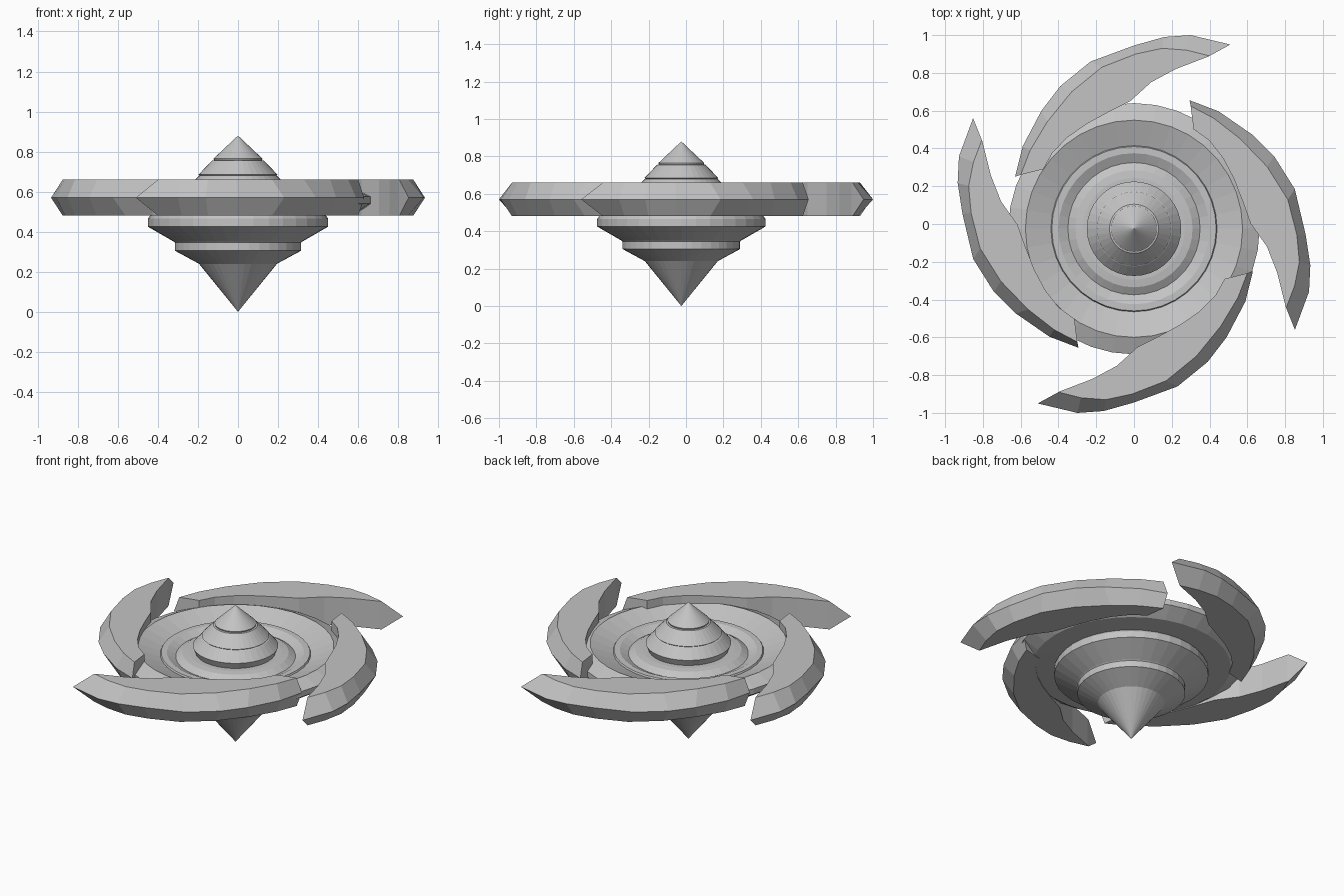
import bpy, bmesh, math
from mathutils import Matrix, Vector

if "Cube" in bpy.data.objects:
    bpy.data.objects.remove(bpy.data.objects["Cube"], do_unlink=True)

grey = bpy.data.materials.new("matte_grey")
grey.use_nodes = True
grey.diffuse_color = (0.55, 0.55, 0.55, 1)
grey.node_tree.nodes["Principled BSDF"].inputs["Base Color"].default_value = (0.55, 0.55, 0.55, 1)

AXIS = Vector((0, -0.025, 0))  # spin axis of the body


def finish(name, bm):
    bmesh.ops.remove_doubles(bm, verts=bm.verts, dist=0.0005)
    bmesh.ops.recalc_face_normals(bm, faces=bm.faces)
    mesh = bpy.data.meshes.new(name)
    bm.to_mesh(mesh)
    bm.free()
    mesh.materials.append(grey)
    obj = bpy.data.objects.new(name, mesh)
    bpy.context.collection.objects.link(obj)
    return obj


def lathe(name, profile, steps=36):
    """Spin a closed (radius, height) profile around the body axis."""
    bm = bmesh.new()
    verts = [bm.verts.new((r, 0, z)) for r, z in profile]
    edges = [bm.edges.new(pair) for pair in zip(verts, verts[1:])]
    bmesh.ops.spin(bm, geom=verts + edges, cent=(0, 0, 0), axis=(0, 0, 1),
                   angle=math.tau, steps=steps, use_duplicate=False)
    bmesh.ops.translate(bm, verts=bm.verts, vec=AXIS)
    return finish(name, bm)


# Dished disc with stepped underside and pointed foot
lathe("disc_body", [
    (0, 0), (0.195, 0.24), (0.315, 0.305), (0.315, 0.345), (0.32, 0.35),
    (0.45, 0.425), (0.45, 0.465), (0.44, 0.48), (0.58, 0.485), (0.665, 0.54),
    (0.665, 0.575), (0.575, 0.615), (0.44, 0.565), (0.435, 0.575), (0.40, 0.575),
    (0.35, 0.55), (0.31, 0.575), (0.27, 0.58), (0.23, 0.58), (0, 0.58)])

# Banded cone on top
lathe("top_cone", [
    (0, 0.57), (0.23, 0.57), (0.25, 0.62), (0.2, 0.675), (0.192, 0.68), (0.197, 0.685),
    (0.13, 0.755), (0.12, 0.757), (0.122, 0.765), (0, 0.88)])

# Blade plan lines: inner wall, upper edge of the bevel, outermost edge
INNER = [(-0.48, 0.29), (-0.43, 0.38), (-0.35, 0.46), (-0.25, 0.53), (-0.14, 0.59),
         (-0.02, 0.65), (0.09, 0.75), (0.22, 0.82), (0.39, 0.885)]
UPPER = [(-0.6, 0.26), (-0.55, 0.39), (-0.46, 0.54), (-0.33, 0.70), (-0.17, 0.83),
         (0.01, 0.9), (0.15, 0.93), (0.28, 0.92), (0.4, 0.89)]
OUTER = [(-0.63, 0.25), (-0.59, 0.41), (-0.49, 0.6), (-0.39, 0.73), (-0.23, 0.86),
         (0, 0.945), (0.16, 0.99), (0.3, 1.0), (0.51, 0.95)]
LOW, MID, HIGH = 0.48, 0.57, 0.66


def blade(name, matrix):
    bm = bmesh.new()
    rings = []
    for a, b, c in zip(INNER, UPPER, OUTER):
        section = [(*a, HIGH), (*b, HIGH), (*c, MID), (*b, LOW), (*a, LOW)]
        rings.append([bm.verts.new(matrix @ Vector(p)) for p in section])
    for r, s in zip(rings, rings[1:]):
        for i in range(5):
            j = (i + 1) % 5
            bm.faces.new((r[i], r[j], s[j], s[i]))
    bm.faces.new(rings[0])
    bm.faces.new(rings[-1])
    finish(name, bm)


# Two opposite pairs of blades
half_turn = Matrix.Rotation(math.pi, 4, "Z")
side = Matrix.Translation((-0.03, 0.06, 0)) @ Matrix.Rotation(math.radians(-96.9), 4, "Z")
blade("back_blade", Matrix.Identity(4))
blade("front_blade", half_turn)
blade("left_blade", side)
blade("right_blade", half_turn @ side)
